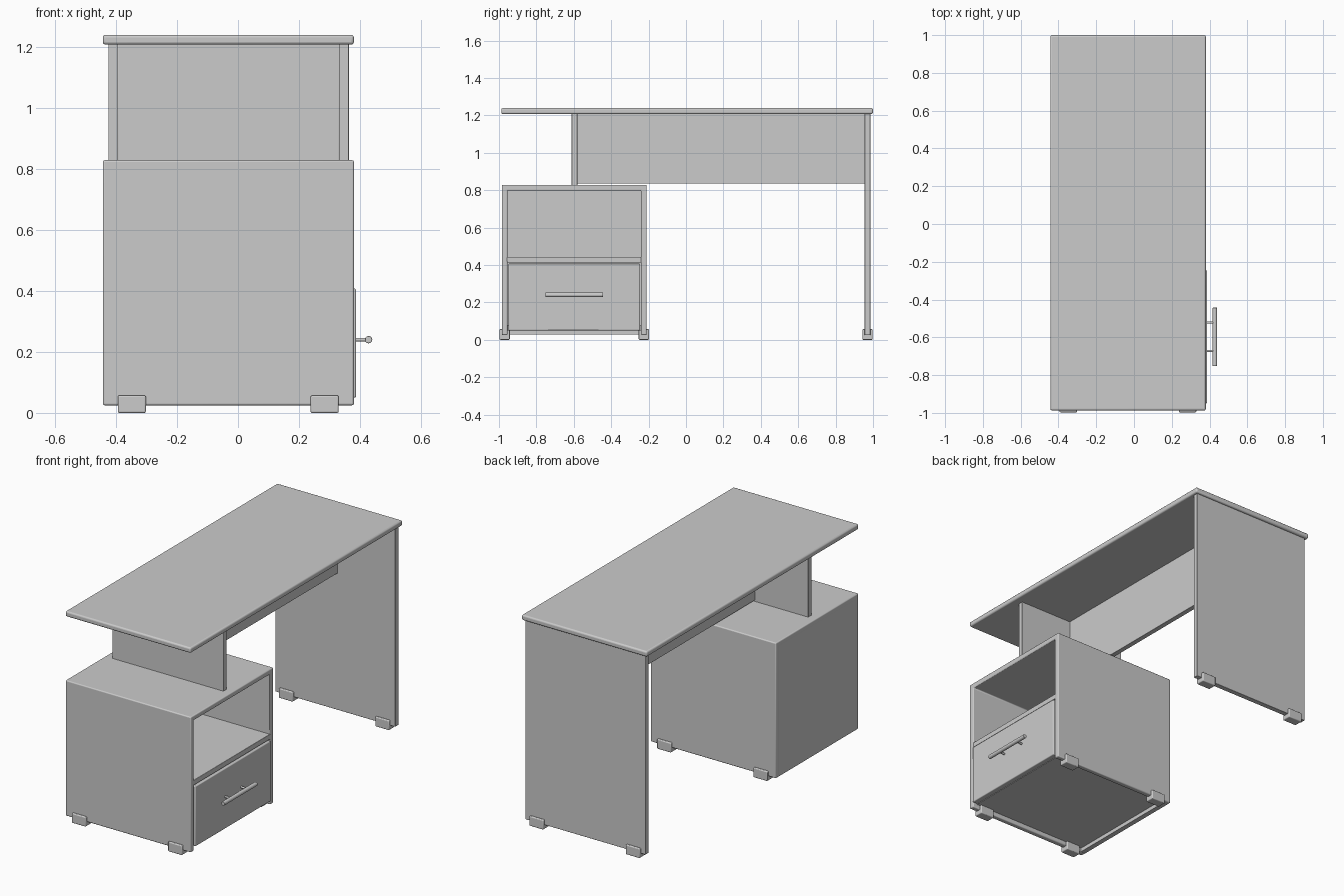
import bpy, math
from mathutils import Vector

if "Cube" in bpy.data.objects:
    bpy.data.objects.remove(bpy.data.objects["Cube"])


def finish(ob, bevel, segments=3):
    if bevel:
        m = ob.modifiers.new("rounded_edges", "BEVEL")
        m.width, m.segments, m.limit_method = bevel, segments, "ANGLE"
    bpy.ops.object.select_all(action="DESELECT")
    ob.select_set(True)
    bpy.context.view_layer.objects.active = ob
    bpy.ops.object.shade_smooth_by_angle(angle=math.radians(35))
    return ob


def box(name, x, y, z, bevel=0.003):
    """Box from (min, max) ranges on each axis."""
    bpy.ops.mesh.primitive_cube_add(size=1)
    ob = bpy.context.object
    ob.name = name
    lo, hi = Vector((x[0], y[0], z[0])), Vector((x[1], y[1], z[1]))
    for v in ob.data.vertices:
        v.co = Vector(hi[i] if v.co[i] > 0 else lo[i] for i in range(3))
    return finish(ob, bevel)


def rod(name, a, b, r, bevel=0):
    a, b = Vector(a), Vector(b)
    bpy.ops.mesh.primitive_cylinder_add(vertices=24, radius=r, depth=(b - a).length,
                                        location=(a + b) / 2)
    ob = bpy.context.object
    ob.name = name
    ob.rotation_euler = (b - a).to_track_quat("Z", "Y").to_euler()
    return finish(ob, bevel, 2)


def prism(name, profile, x0, x1, bevel):
    """Extrude a (y, z) profile along x."""
    n = len(profile)
    verts = [(x, y, z) for x in (x0, x1) for y, z in profile]
    faces = [tuple(reversed(range(n))), tuple(range(n, 2 * n))]
    faces += [(i, (i + 1) % n, n + (i + 1) % n, n + i) for i in range(n)]
    me = bpy.data.meshes.new(name)
    me.from_pydata(verts, [], faces)
    ob = bpy.data.objects.new(name, me)
    bpy.context.collection.objects.link(ob)
    return finish(ob, bevel)


XB, XF = -0.443, 0.38          # back and open side of desk
Y0, Y1 = -0.985, -0.21         # cabinet ends
T = 0.031                      # board thickness

# Table top, end leg and the boards holding the top
box("table_top", (XB, XF), (-0.987, 1.0), (1.207, 1.239), 0.009)
box("end_leg_panel", (-0.425, 0.363), (0.955, 0.986), (0.025, 1.21))
box("support_panel", (-0.395, 0.333), (-0.612, -0.581), (0.822, 1.21))
box("modesty_panel", (-0.046, -0.016), (-0.585, 0.96), (0.835, 1.21), 0.002)

# Cabinet shell: two sides and a top in one inverted U
prism("cabinet_shell", [(Y0, 0.025), (Y0 + T, 0.025), (Y0 + T, 0.798), (Y1 - T, 0.798),
                        (Y1 - T, 0.025), (Y1, 0.025), (Y1, 0.828), (Y0, 0.828)],
      XB, XF, 0.006)
inner = (Y0 + T - 0.004, Y1 - T + 0.004)
box("cabinet_back", (XB + 0.001, XB + T), inner, (0.027, 0.805), 0)
box("cabinet_shelf", (XB + 0.02, XF - 0.002), inner, (0.412, 0.443))
box("cabinet_bottom", (XB + 0.02, 0.352), inner, (0.05, 0.08), 0)

# Drawer front with bar handle
box("drawer_front", (0.352, 0.387), (Y0 + T + 0.004, Y1 - T - 0.004), (0.05, 0.407), 0.005)
rod("handle_bar", (0.428, -0.752, 0.24), (0.428, -0.443, 0.24), 0.012, 0.002)
for y in (-0.672, -0.522):
    rod("handle_post", (0.38, y, 0.24), (0.428, y, 0.24), 0.006)

# Feet gripping the lower edges of the upright boards
for y in (-0.9695, -0.2255, 0.9705):
    for x in (-0.348, 0.284):
        box("foot", (x - 0.046, x + 0.046), (y - 0.0275, y + 0.0275), (0, 0.057), 0.005)
